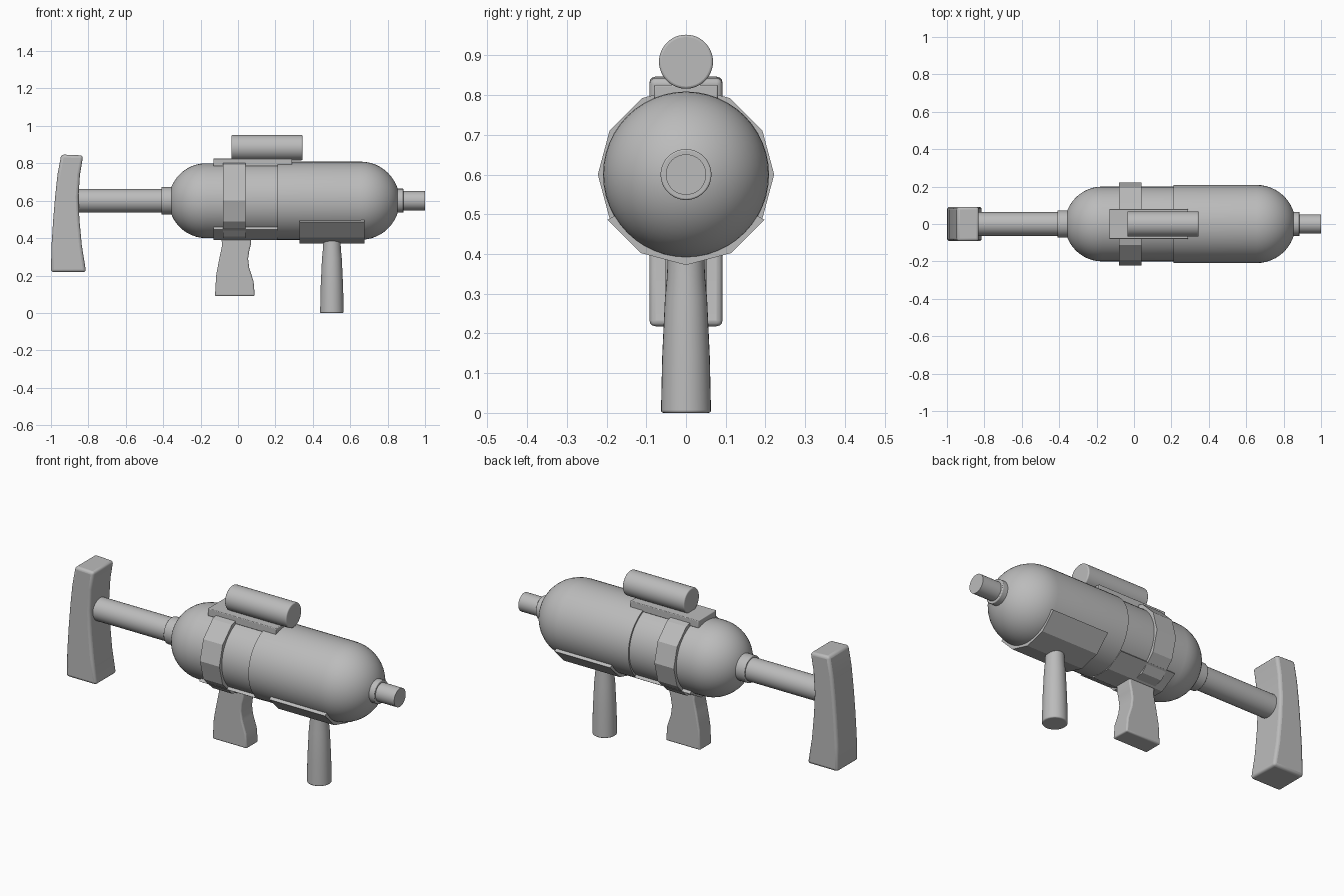
import bpy, bmesh
from math import sin, cos, pi, radians
from mathutils import Vector

cube = bpy.data.objects.get("Cube")
if cube:
    bpy.data.objects.remove(cube)

grey = bpy.data.materials.new("plain_grey")
grey.use_nodes = True
grey.diffuse_color = (0.5, 0.5, 0.5, 1)
grey.node_tree.nodes["Principled BSDF"].inputs["Base Color"].default_value = (0.5, 0.5, 0.5, 1)


def finish(name, bm, bevel=0, smooth=35):
    bmesh.ops.recalc_face_normals(bm, faces=bm.faces)
    me = bpy.data.meshes.new(name)
    bm.to_mesh(me)
    bm.free()
    me.materials.append(grey)
    ob = bpy.data.objects.new(name, me)
    bpy.context.collection.objects.link(ob)
    if bevel:
        mod = ob.modifiers.new("Bevel", "BEVEL")
        mod.width, mod.segments, mod.limit_method = bevel, 3, "ANGLE"
        mod.angle_limit = radians(40)
    if smooth:
        bpy.ops.object.select_all(action="DESELECT")
        ob.select_set(True)
        bpy.context.view_layer.objects.active = ob
        bpy.ops.object.shade_smooth_by_angle(angle=radians(smooth))
    return ob


def lathe(name, profile, centre, axis="X", sides=48, bevel=0, smooth=35):
    """Closed solid from (along, radius) pairs around an axis."""
    bm = bmesh.new()
    rings = []
    for along, r in profile:
        ring = []
        for i in range(sides):
            a = 2 * pi * i / sides
            u, v = r * cos(a), r * sin(a)
            p = (along, u, v) if axis == "X" else (u, v, along)
            ring.append(bm.verts.new(Vector(p) + Vector(centre)))
        rings.append(ring)
    for a, b in zip(rings, rings[1:]):
        for i in range(sides):
            j = (i + 1) % sides
            bm.faces.new((a[i], a[j], b[j], b[i]))
    bm.faces.new(rings[0])
    bm.faces.new(rings[-1])
    return finish(name, bm, bevel, smooth)


def prism(name, outline, start, end, plane="XZ", bevel=0, smooth=35):
    """Extrude an outline drawn in XZ along y, or in YZ along x."""
    bm = bmesh.new()
    place = (lambda p, d: (p[0], d, p[1])) if plane == "XZ" else (lambda p, d: (d, p[0], p[1]))
    a = [bm.verts.new(place(p, start)) for p in outline]
    b = [bm.verts.new(place(p, end)) for p in outline]
    bm.faces.new(a)
    bm.faces.new(b)
    for i in range(len(a)):
        j = (i + 1) % len(a)
        bm.faces.new((a[i], a[j], b[j], b[i]))
    return finish(name, bm, bevel, smooth)


def dome(x, r, side):
    """Quarter-circle profile ending just short of the tip."""
    pts = [(x + side * r * sin(t * pi / 24), r * cos(t * pi / 24)) for t in range(12)]
    pts.append((x + side * r, 0.012))
    return pts if side > 0 else pts[::-1]


def cradle(name, x0, x1, half_angle, steps, inner, outer):
    """Faceted curved plate hugging the underside of the tank."""
    angles = [radians(-90 - half_angle + 2 * half_angle * i / steps) for i in range(steps + 1)]
    arc = lambda r: [(r * cos(a), AXIS + r * sin(a)) for a in angles]
    return prism(name, arc(outer) + arc(inner)[::-1], x0, x1, "YZ", smooth=0)


AXIS = 0.6
MID = (0, 0, AXIS)

# Tank: narrower rear shell, wider front shell and a faceted strap
lathe("rear_tank", dome(-0.17, 0.2, -1) + [(0.25, 0.2)], MID)
lathe("front_tank", [(0.21, 0.209)] + dome(0.655, 0.209, 1), MID)
lathe("tank_strap", [(-0.08, 0.222), (0.04, 0.222)], MID, sides=12, smooth=0)

# Nozzle and pump rod
lathe("nozzle_collar", [(0.84, 0.064), (0.885, 0.064)], MID, bevel=0.004)
lathe("nozzle", [(0.86, 0.051), (1.0, 0.051)], MID)
lathe("rod_collar", [(-0.41, 0.073), (-0.34, 0.073)], MID, bevel=0.004)
lathe("pump_rod", [(-0.9, 0.063), (-0.38, 0.063)], MID)

# Curved shoulder stock
stock = [(-0.945, 0.847), (-0.828, 0.842), (-0.845, 0.74), (-0.853, 0.62), (-0.848, 0.5),
         (-0.835, 0.36), (-0.812, 0.218), (-1.0, 0.218), (-0.997, 0.36), (-0.988, 0.5),
         (-0.978, 0.62), (-0.965, 0.74)]
prism("shoulder_stock", stock, -0.092, 0.092, bevel=0.015)

# Sight on its mounting plate
plate = [(-0.132, 0.785), (0.29, 0.785), (0.29, 0.826), (-0.132, 0.826)]
prism("sight_plate", plate, -0.08, 0.08, bevel=0.004)
lathe("sight_tube", [(-0.035, 0.068), (0.345, 0.068)], (0, 0, 0.884), bevel=0.006)

# Plates under the tank
cradle("grip_plate", -0.132, 0.21, 45, 3, 0.195, 0.217)
cradle("handle_plate", 0.33, 0.675, 60, 4, 0.205, 0.228)

# Rear pistol grip
grip = [(-0.09, 0.42), (-0.085, 0.36), (-0.1, 0.29), (-0.117, 0.2), (-0.123, 0.09),
        (0.09, 0.09), (0.083, 0.17), (0.06, 0.24), (0.054, 0.29), (0.06, 0.33),
        (0.07, 0.37), (0.07, 0.42)]
prism("pistol_grip", grip, -0.052, 0.052, bevel=0.008)

# Tapered front handle
handle = [(0, 0.063), (0.14, 0.06), (0.29, 0.053), (0.34, 0.048), (0.42, 0.045)]
lathe("front_handle", handle, (0.502, 0, 0), axis="Z", sides=32, bevel=0.006)
